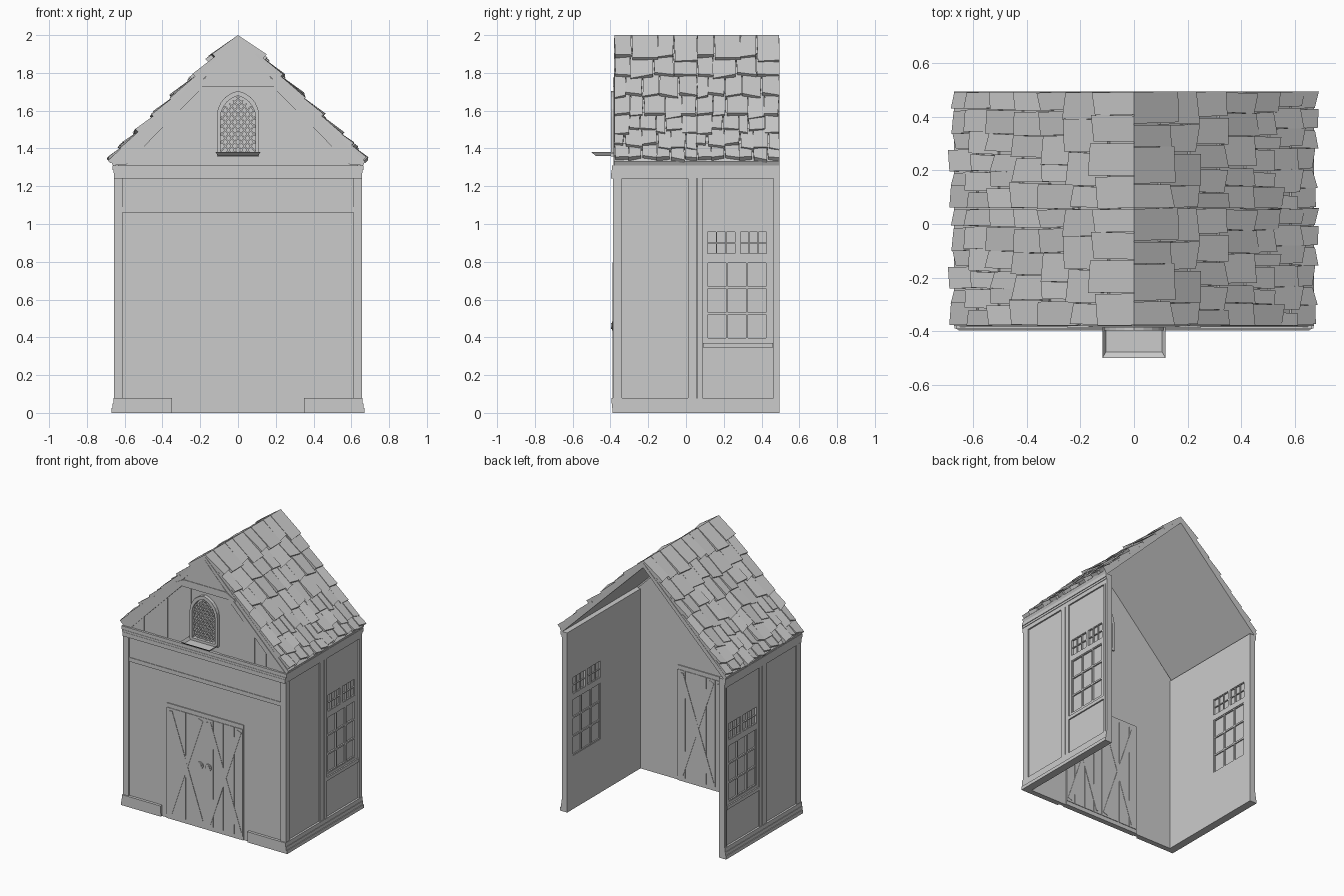
import bpy, bmesh, math, random
from mathutils import Vector

if "Cube" in bpy.data.objects:
    bpy.data.objects.remove(bpy.data.objects["Cube"])

gray = bpy.data.materials.new("plain gray")
gray.diffuse_color = (0.6, 0.6, 0.6, 1)
gray.use_nodes = True
gray.node_tree.nodes["Principled BSDF"].inputs["Base Color"].default_value = gray.diffuse_color


def hexa(bm, c):
    """Closed block from two matching loops of four corners."""
    v = [bm.verts.new(p) for p in c]
    for f in ((0, 1, 2, 3), (7, 6, 5, 4), (0, 4, 5, 1), (1, 5, 6, 2), (2, 6, 7, 3), (3, 7, 4, 0)):
        bm.faces.new([v[i] for i in f])


def box(bm, x0, x1, y0, y1, z0, z1):
    hexa(bm, [(x, y, z) for z in (z0, z1) for x, y in ((x0, y0), (x1, y0), (x1, y1), (x0, y1))])


def prism(bm, pts, y0, y1):
    """Outline in x and z, extruded along y."""
    a = [bm.verts.new((x, y0, z)) for x, z in pts]
    b = [bm.verts.new((x, y1, z)) for x, z in pts]
    bm.faces.new(a)
    bm.faces.new(b[::-1])
    for i in range(len(pts)):
        j = (i + 1) % len(pts)
        bm.faces.new((a[i], b[i], b[j], a[j]))


def bar(bm, p, q, w, y0, y1):
    """Straight flat strip between two x-z points."""
    p, q = Vector(p), Vector(q)
    d = (q - p).normalized() * w / 2
    n = Vector((-d.y, d.x))
    prism(bm, [p + n, q + n, q - n, p - n], y0, y1)


def finish(name, bm, mirror=False):
    if mirror:
        geo = bm.verts[:] + bm.edges[:] + bm.faces[:]
        new = bmesh.ops.duplicate(bm, geom=geo)["geom"]
        for v in new:
            if isinstance(v, bmesh.types.BMVert):
                v.co.x = -v.co.x
    bmesh.ops.recalc_face_normals(bm, faces=bm.faces[:])
    me = bpy.data.meshes.new(name)
    bm.to_mesh(me)
    bm.free()
    me.materials.append(gray)
    ob = bpy.data.objects.new(name, me)
    bpy.context.collection.objects.link(ob)


BACK = 0.495
WIN_Y = (0.11, 0.43)

# Front wall with its trim
bm = bmesh.new()
box(bm, 0, 0.645, -0.375, -0.35, 0, 1.31)
finish("front_wall", bm, True)
bm = bmesh.new()
box(bm, 0.612, 0.657, -0.387, -0.34, 0.08, 1.245)       # corner post
box(bm, 0, 0.612, -0.383, -0.37, 1.06, 1.09)            # cross beam
box(bm, 0, 0.612, -0.379, -0.37, 1.09, 1.24)            # upper panel
finish("front_trim", bm, True)

# Side walls, with openings left for the windows
bm = bmesh.new()
X = (0.612, 0.645)
box(bm, *X, -0.36, 0.05, 0, 1.31)
box(bm, *X, 0.05, WIN_Y[0], 0, 1.31)
box(bm, *X, WIN_Y[1], BACK, 0, 1.31)
for z0, z1 in ((0, 0.39), (0.80, 0.84), (0.96, 1.31)):
    box(bm, *X, *WIN_Y, z0, z1)
box(bm, *X, 0.262, 0.285, 0.84, 0.96)
finish("side_walls", bm, True)

# Posts on the side walls
bm = bmesh.new()
for y0, y1 in ((-0.345, -0.338), (0.01, 0.055), (0.06, 0.088), (0.462, 0.478), (0.48, BACK)):
    box(bm, 0.64, 0.656, y0, y1, 0.08, 1.245)
finish("side_posts", bm, True)

# Side windows: pane, frame and muntins
bm = bmesh.new()


def window(y0, y1, z0, z1, cols, rows, w):
    box(bm, 0.624, 0.632, y0, y1, z0, z1)
    for i in range(cols + 1):
        y = y0 + (y1 - y0) * i / cols
        box(bm, 0.615, 0.643, max(y0, y - w), min(y1, y + w), z0, z1)
    for i in range(rows + 1):
        z = z0 + (z1 - z0) * i / rows
        box(bm, 0.616, 0.642, y0, y1, max(z0, z - w), min(z1, z + w))


window(*WIN_Y, 0.39, 0.80, 3, 3, 0.006)
window(0.11, 0.262, 0.84, 0.96, 3, 2, 0.003)
window(0.285, 0.43, 0.84, 0.96, 3, 2, 0.003)
box(bm, 0.64, 0.655, 0.09, 0.46, 0.345, 0.37)           # sill
finish("side_windows", bm, True)

# Stepped plinth and cornice
bm = bmesh.new()
for z0, z1, o in ((0, 0.025, 0.67), (0.025, 0.05, 0.664), (0.05, 0.08, 0.66)):
    box(bm, 0.35, o, -0.725 + 0.5 * o, -0.35, z0, z1)
    box(bm, 0.612, o, -0.36, BACK, z0, z1)
finish("plinth", bm, True)
bm = bmesh.new()
for z0, z1, o in ((1.24, 1.27, 0.656), (1.27, 1.285, 0.66), (1.285, 1.31, 0.665)):
    box(bm, 0, o, -0.725 + 0.5 * o, -0.35, z0, z1)
    box(bm, 0.612, o, -0.36, BACK, z0, z1)
finish("cornice", bm, True)

# Double door: planks, braces on both faces, knobs
bm = bmesh.new()
box(bm, 0, 0.31, -0.382, -0.343, 0, 0.84)
for y0, y1 in ((-0.386, -0.38), (-0.345, -0.339)):
    for x0, x1 in ((0.002, 0.07), (0.074, 0.15), (0.154, 0.24), (0.244, 0.308)):
        box(bm, x0, x1, y0, y1, 0.03, 0.81)
finish("door", bm, True)
bm = bmesh.new()
for y0, y1 in ((-0.389, -0.385), (-0.34, -0.336)):
    bar(bm, (0.03, 0.05), (0.28, 0.79), 0.04, y0, y1)
    bar(bm, (0.28, 0.05), (0.03, 0.79), 0.04, y0 + 0.0005, y1 - 0.0005)
finish("door_braces", bm, True)
bm = bmesh.new()
ring = [2 * math.pi * i / 14 for i in range(14)]
for r, y0 in ((0.025, -0.393), (0.015, -0.397)):
    prism(bm, [(0.033 + r * math.cos(a), 0.46 + r * math.sin(a)) for a in ring], y0, -0.384)
finish("door_knobs", bm, True)


# Gable wall with a pointed window opening
def arch(w, base, spring, top, n=5):
    """Right half of a pointed arch, from the tip down to the base corner."""
    h = top - spring
    r = (w * w + h * h) / (2 * w)
    a = math.asin(h / r)
    pts = [(w - r + r * math.cos(a * (1 - i / n)), spring + r * math.sin(a * (1 - i / n))) for i in range(n + 1)]
    pts[0] = (0, top)
    return pts + [(w, base)]


inner = arch(0.093, 1.378, 1.56, 1.68)
outer = arch(0.112, 1.358, 1.57, 1.705)
bm = bmesh.new()
prism(bm, inner + [(0, 1.378), (0, 1.30), (0.645, 1.30), (0, 1.955)], -0.372, -0.35)
for i, x in enumerate((0.115, 0.21, 0.305, 0.40, 0.495)):   # planks
    x1 = x + 0.091
    d = (0.377, 0.375, 0.378, 0.376, 0.377)[i]
    prism(bm, [(x, 1.31), (x1, 1.31), (x1, min(1.73, 1.955 - x1)), (x, min(1.73, 1.955 - x))], -d, -0.37)
finish("gable_wall", bm, True)
bm = bmesh.new()
prism(bm, [(0, 1.725), (0.25, 1.725), (0.235, 1.74), (0.17, 1.775), (0, 1.775)], -0.386, -0.36)
prism(bm, [(0, 1.775), (0.175, 1.775), (0, 1.96)], -0.382, -0.36)
prism(bm, [(0.595, 1.312), (0.65, 1.312), (0.19, 1.765), (0.19, 1.72)], -0.384, -0.36)
finish("gable_boards", bm, True)

# Gable window frame, pane, lattice and sill
bm = bmesh.new()
prism(bm, outer + [(0, 1.358), (0, 1.378)] + inner[::-1], -0.398, -0.34)
finish("gable_window_frame", bm, True)
bm = bmesh.new()
prism(bm, inner + [(0, 1.378)], -0.366, -0.36)
finish("gable_window_pane", bm, True)


def inside(x, z):
    return abs(x) < 0.094 and 1.376 < z < (1.56 if abs(x) > 0.092 else 1.685 - 1.0 * abs(x) ** 1.0 * 0.9)


bm = bmesh.new()
for k in range(-4, 11):
    for s in (-1, 1):
        run = [(s * t, 1.378 + 0.042 * k + 1.25 * (t + 0.095)) for t in [-0.094 + 0.004 * i for i in range(48)]]
        run = [p for p in run if inside(*p)]
        if len(run) > 3:
            bar(bm, run[0], run[-1], 0.008, -0.382 if s > 0 else -0.380, -0.35)
finish("gable_window_lattice", bm)
bm = bmesh.new()
lo = [bm.verts.new(p) for p in ((-0.105, -0.385, 1.36), (-0.105, -0.478, 1.36), (0.105, -0.478, 1.36), (0.105, -0.385, 1.36))]
hi = [bm.verts.new(p) for p in ((-0.118, -0.385, 1.38), (-0.118, -0.5, 1.38), (0.118, -0.5, 1.38), (0.118, -0.385, 1.38))]
bm.faces.new(lo)
for i in range(3):
    bm.faces.new((lo[i], lo[i + 1], hi[i + 1], hi[i]))
finish("gable_window_sill", bm)

# Roof deck
bm = bmesh.new()
prism(bm, [(0, 1.95), (0, 1.985), (0.672, 1.33), (0.66, 1.305), (0.65, 1.31)], -0.38, BACK)
finish("roof_deck", bm, True)

# Roof tiles: uneven wedges in rows, the same pattern on both halves
slope = 0.975
cs = 1 / math.hypot(1, slope)
down, up = Vector((cs, 0, -slope * cs)), Vector((slope * cs, 0, cs))
rows = [(0, 0.13, 4, 0.036), (0.09, 0.225, 4, 0.030), (0.20, 0.335, 5, 0.030), (0.31, 0.43, 5, 0.030),
        (0.41, 0.52, 6, 0.028), (0.50, 0.60, 6, 0.026), (0.58, 0.668, 6, 0.024)]
Y0, SPAN = -0.38, 0.4375
for side, name in ((1, "right_roof_tiles"), (-1, "left_roof_tiles")):
    rng = random.Random(7 + side)
    bm = bmesh.new()
    for r, (xa, xb, n, h) in enumerate(rows):
        wide = [rng.uniform(0.7, 1.3) for _ in range(n)]
        cuts = [Y0 + SPAN * sum(wide[:i]) / sum(wide) for i in range(n + 1)]
        for i in range(n):
            drop = rng.uniform(-0.015, 0.018) if r < 6 else rng.uniform(-0.012, 0.004)
            skew = rng.uniform(-0.008, 0.008)
            tilt = [h + rng.uniform(-0.009, 0.008) for _ in range(2)]
            lean = rng.uniform(-0.006, 0.006)
            for half in (0, SPAN):
                c = []
                for lift in (0, 1):
                    for end, k in ((0, 0), (0, 1), (1, 1), (1, 0)):
                        x = xa if end == 0 else xb + drop + (skew if k else -skew)
                        nrm = lift * (tilt[k] if end else 0.012) - 0.004 * (1 - lift)
                        p = Vector((x, 0, 1.985 - slope * x)) + up * nrm
                        if r == 0 and end == 0:
                            p = Vector((0, 0, 2.0 if lift else 1.97))
                        y = cuts[i + k] + half + (lean * end) + (-0.002 if k else 0.002)
                        c.append((side * min(p.x, 0.695), max(Y0, min(BACK, y)), max(p.z, 1.31)))
                hexa(bm, c)
    finish(name, bm)
